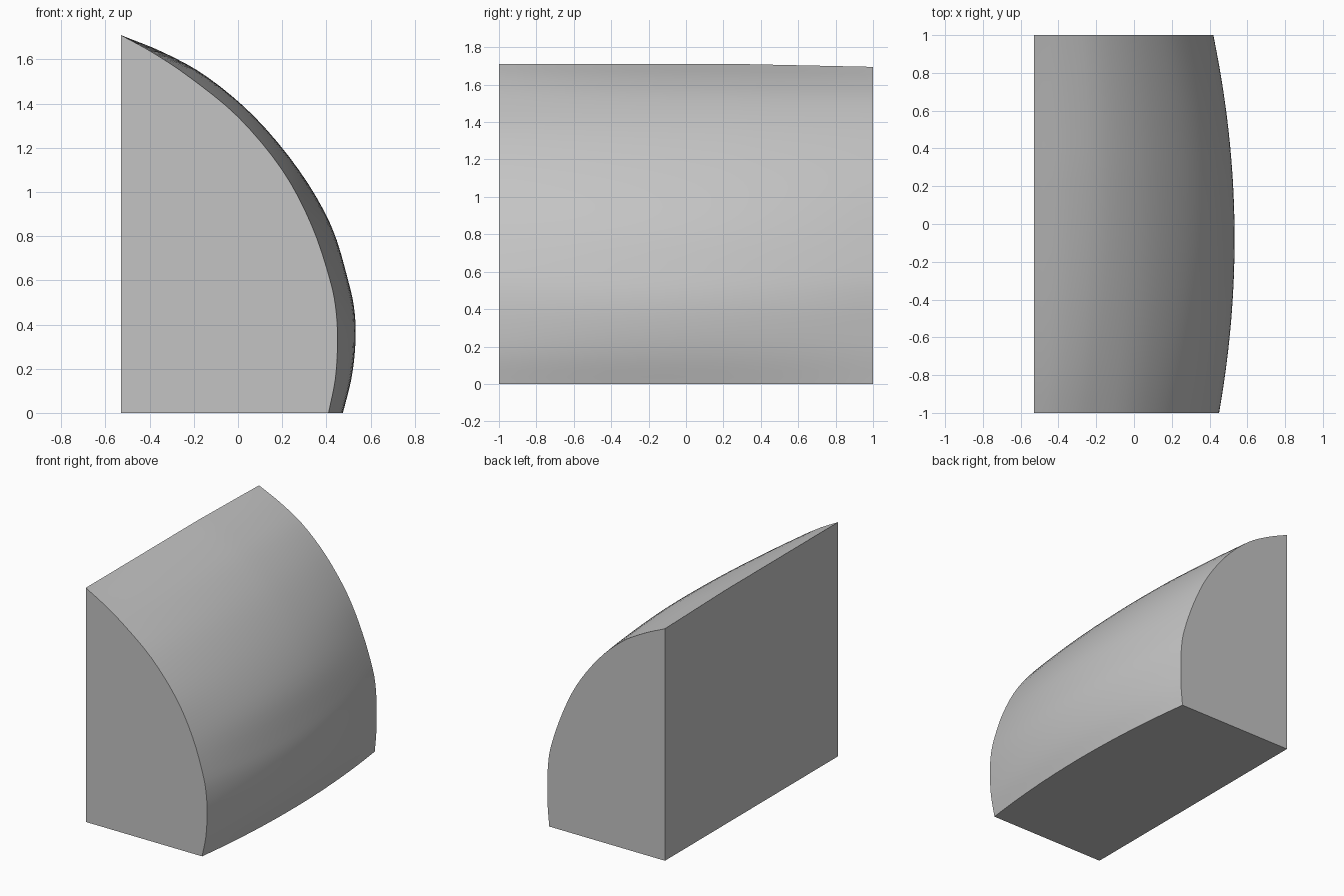
import bpy
import bmesh
from mathutils import Vector

cube = bpy.data.objects.get("Cube")
if cube:
    bpy.data.objects.remove(cube, do_unlink=True)

WALL = -0.53        # flat side
HALF = 1.0          # half length along y
TOP, BACK_TOP = 1.71, 1.695
STATIONS, SUBDIV = 24, 4

# Curved outline: x at shared heights, for the front, middle and back sections
HEIGHTS = [0, .15, .3, .45, .6, .85, 1.1, 1.34, 1.52, 1.63, TOP]
FRONT = [.41, .44, .45, .445, .417, .333, .2, 0, -.22, -.385, WALL]
MIDDLE = [.475, .512, .53, .528, .498, .42, .275, .075, -.14, -.335, WALL]
BACK = [.405, .418, .42, .415, .39, .305, .185, .01, -.18, -.36, WALL]


def smooth_curve(points):
    """Catmull-Rom curve through the given points."""
    p = [2 * points[0] - points[1], *points, 2 * points[-1] - points[-2]]
    result = []
    for a, b, c, d in zip(p, p[1:], p[2:], p[3:]):
        for step in range(SUBDIV):
            t = step / SUBDIV
            result.append((2 * b + (c - a) * t + (2 * a - 5 * b + 4 * c - d) * t ** 2
                           + (3 * b - a - 3 * c + d) * t ** 3) / 2)
    return result + [points[-1]]


def section(t):
    """Outline at t from -1 (front) to 1 (back), blended through the middle."""
    wf, wm, wb = t * (t - 1) / 2, 1 - t * t, t * (t + 1) / 2
    drop = 1 - (1 - BACK_TOP / TOP) * max(t - 0.3, 0) / 0.7
    points = [Vector((f * wf + m * wm + b * wb, t * HALF, z * drop))
              for f, m, b, z in zip(FRONT, MIDDLE, BACK, HEIGHTS)]
    return [Vector((WALL, t * HALF, 0))] + smooth_curve(points)


# Loft the sections and cap both ends
bm = bmesh.new()
rings = [[bm.verts.new(co) for co in section(-1 + 2 * i / STATIONS)]
         for i in range(STATIONS + 1)]
for near, far in zip(rings, rings[1:]):
    for k in range(len(near)):
        n = (k + 1) % len(near)
        bm.faces.new((near[k], near[n], far[n], far[k]))
bm.faces.new(rings[0])
bm.faces.new(rings[-1])
bmesh.ops.recalc_face_normals(bm, faces=bm.faces[:])

mesh = bpy.data.meshes.new("curved_block")
bm.to_mesh(mesh)
bm.free()
block = bpy.data.objects.new("curved_block", mesh)
bpy.context.collection.objects.link(block)

# Plain grey finish
grey = bpy.data.materials.new("plain grey")
grey.use_nodes = True
colour = (0.55, 0.55, 0.55, 1)
grey.diffuse_color = colour
grey.node_tree.nodes["Principled BSDF"].inputs["Base Color"].default_value = colour
mesh.materials.append(grey)

bpy.context.view_layer.objects.active = block
block.select_set(True)
bpy.ops.object.shade_smooth_by_angle(angle=0.5)
